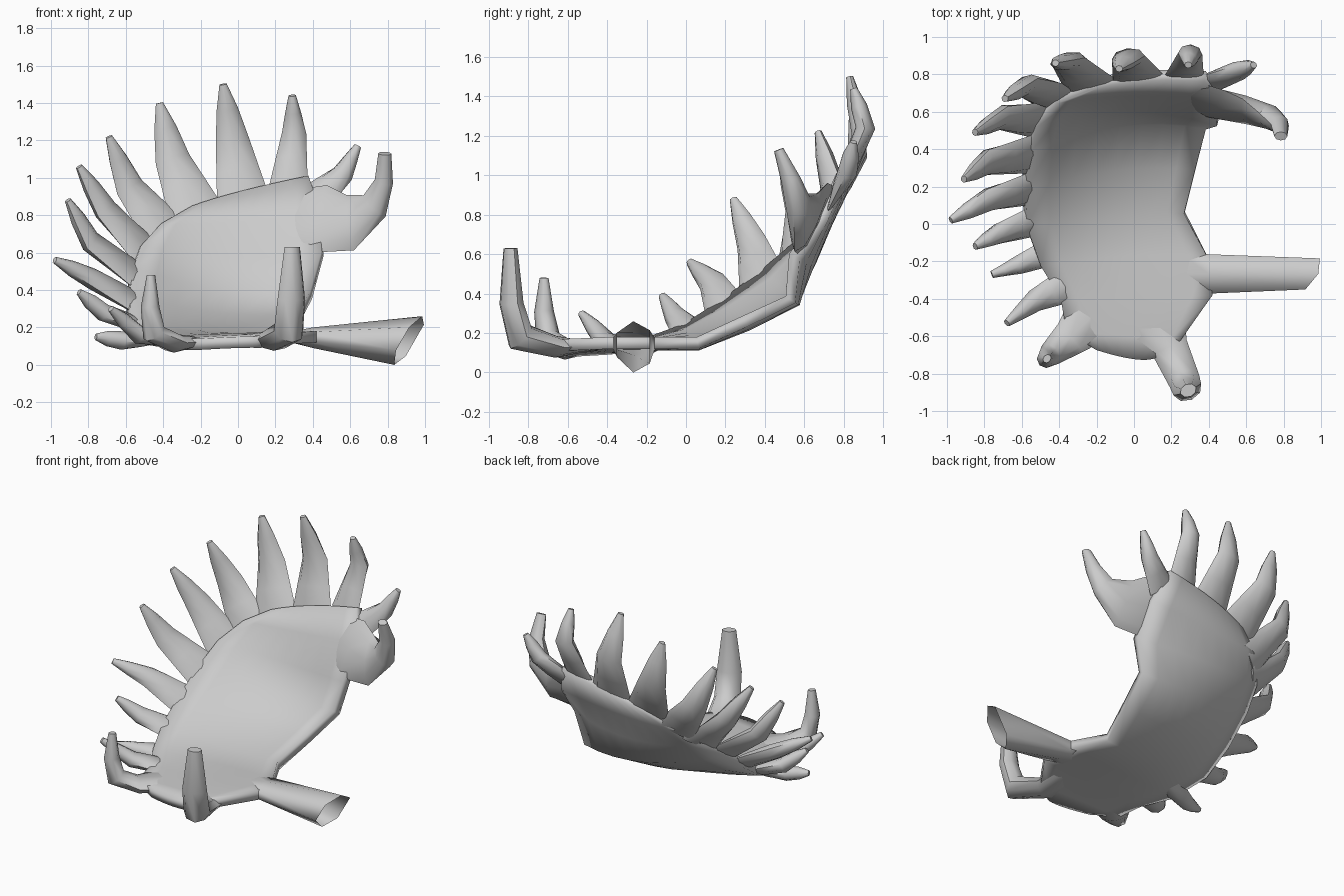
import bpy, bmesh, math
from mathutils import Vector as V

if "Cube" in bpy.data.objects:
    bpy.data.objects.remove(bpy.data.objects["Cube"])


def finish(name, bm, angle=50):
    bmesh.ops.recalc_face_normals(bm, faces=bm.faces)
    me = bpy.data.meshes.new(name)
    bm.to_mesh(me)
    bm.free()
    ob = bpy.data.objects.new(name, me)
    bpy.context.collection.objects.link(ob)
    bpy.context.view_layer.objects.active = ob
    for o in bpy.context.selected_objects:
        o.select_set(False)
    ob.select_set(True)
    bpy.ops.object.shade_smooth_by_angle(angle=math.radians(angle))
    return ob


def skin(name, rings, open_end=False, angle=50):
    """Tube through rings of points, capped unless the far end is open."""
    bm = bmesh.new()
    vs = [[bm.verts.new(p) for p in r] for r in rings]
    n = len(vs[0])
    for a, b in zip(vs, vs[1:]):
        for i in range(n):
            j = (i + 1) % n
            bm.faces.new((a[i], a[j], b[j], b[i]))
    bm.faces.new(vs[0])
    if not open_end:
        bm.faces.new(vs[-1])
    return finish(name, bm, angle)


def limb(name, path, sizes, thin, sides=8):
    """Tapered limb: sizes are (half width, half thickness) per path point."""
    path = [V(p) for p in path]
    rings = []
    for k, (p, (w, h)) in enumerate(zip(path, sizes)):
        t = (path[min(k + 1, len(path) - 1)] - path[max(k - 1, 0)]).normalized()
        wide = t.cross(V(thin)).normalized()
        nrm = wide.cross(t).normalized()
        rings.append([p + wide * w * math.cos(a) + nrm * h * math.sin(a)
                      for a in (2 * math.pi * i / sides for i in range(sides))])
    return skin(name, rings)


# Curved plate: left, centre and right points of each cross row
rows = [
    ((-.20, -.67, .11), (0, -.72, .12), (.12, -.71, .12)),
    ((-.36, -.57, .11), (0, -.60, .13), (.25, -.62, .14)),
    ((-.39, -.40, .12), (0, -.40, .14), (.42, -.38, .15)),
    ((-.50, -.22, .14), (-.04, -.17, .14), (.39, -.17, .15)),
    ((-.58, .00, .22), (-.12, .05, .15), (.27, .06, .15)),
    ((-.59, .20, .35), (-.10, .30, .25), (.33, .30, .26)),
    ((-.57, .40, .50), (-.08, .54, .38), (.39, .53, .37)),
    ((-.53, .54, .62), (-.06, .63, .56), (.45, .55, .59)),
    ((-.42, .67, .74), (-.05, .71, .75), (.45, .70, .80)),
    ((-.25, .74, .84), (.03, .79, .92), (.38, .79, 1.0)),
]
bm = bmesh.new()
grid = []
for l, c, r in rows:
    l, c, r = V(l), V(c), V(r)
    line = []
    for i in range(9):
        s = i / 4 - 1
        line.append(bm.verts.new(l * (s * (s - 1) / 2) + c * (1 - s * s) + r * (s * (s + 1) / 2)))
    grid.append(line)
for a, b in zip(grid, grid[1:]):
    for i in range(8):
        bm.faces.new((a[i], a[i + 1], b[i + 1], b[i]))
plate = finish("curved_plate", bm)
mod = plate.modifiers.new("thickness", 'SOLIDIFY')
mod.thickness = .06
mod.offset = 0

# Rim spikes: base, middle, tip, middle half width
spikes = [
    ((.40, .75, .88), (.56, .82, 1.02), (.64, .85, 1.17), .06),
    ((.27, .79, .95), (.30, .91, 1.24), (.29, .85, 1.44), .065),
    ((.03, .77, .87), (-.03, .89, 1.20), (-.08, .83, 1.50), .09),
    ((-.22, .73, .80), (-.35, .87, 1.10), (-.42, .86, 1.40), .095),
    ((-.38, .67, .70), (-.58, .74, .95), (-.69, .67, 1.22), .085),
    ((-.49, .56, .60), (-.71, .57, .83), (-.85, .49, 1.06), .08),
    ((-.53, .38, .47), (-.79, .33, .66), (-.91, .24, .88), .08),
    ((-.52, .20, .32), (-.78, .13, .46), (-.98, .02, .56), .07),
    ((-.49, .03, .20), (-.72, -.05, .28), (-.85, -.12, .39), .06),
    ((-.42, -.14, .14), (-.62, -.22, .13), (-.76, -.27, .15), .05),
    ((-.34, -.32, .13), (-.53, -.41, .16), (-.68, -.53, .30), .06),
]
for k, (b, m, t, w) in enumerate(spikes):
    rim = V(spikes[min(k + 1, 10)][0]) - V(spikes[max(k - 1, 0)][0])
    thin = (V(t) - V(b)).cross(rim).normalized()
    b, m, t = V(b), V(m), V(t)
    path = [b, b.lerp(m, .5), m, m.lerp(t, .55), t]
    sizes = [(w * 1.6, .015), (w * 1.3, .04), (w, .05), (w * .65, .042), (.02, .018)]
    limb(f"rim_spike_{k + 1}", path, sizes, thin)

# Hooked branch at the back right
limb("hooked_branch",
     [(.30, .70, .80), (.43, .645, .78), (.60, .61, .76), (.73, .57, .85), (.78, .53, .98), (.785, .47, 1.13)],
     [(.16, .012), (.20, .035), (.16, .055), (.085, .065), (.05, .05), (.035, .025)], (0, 1, -.4))

# Upturned front prongs
limb("left_front_prong",
     [(-.18, -.45, .135), (-.34, -.61, .115), (-.45, -.70, .17), (-.47, -.72, .31), (-.465, -.72, .48)],
     [(.17, .012), (.10, .05), (.065, .065), (.05, .05), (.02, .025)], (.6, .6, 1.1))
limb("right_front_prong",
     [(.09, -.46, .14), (.19, -.66, .13), (.27, -.84, .18), (.285, -.885, .35), (.29, -.89, .63)],
     [(.2, .012), (.1, .055), (.085, .08), (.08, .06), (.045, .035)], (-.3, .7, 1))

# Hollow stem with a slanted hexagonal end
rings = []
for x, ry, rz, cz, slant in ((.22, .13, .015, .15, 0), (.40, .105, .055, .145, 0), (.91, .083, .13, .13, 1)):
    ring = []
    for cy, c in ((1, .65), (0, 1), (-1, .55), (-1, -.4), (0, -1), (1, -.65)):
        ring.append((x + slant * (.075 * c + .035 * cy), -.267 + cy * ry, cz + c * rz))
    rings.append(ring)
skin("stem", rings, open_end=True, angle=75)
